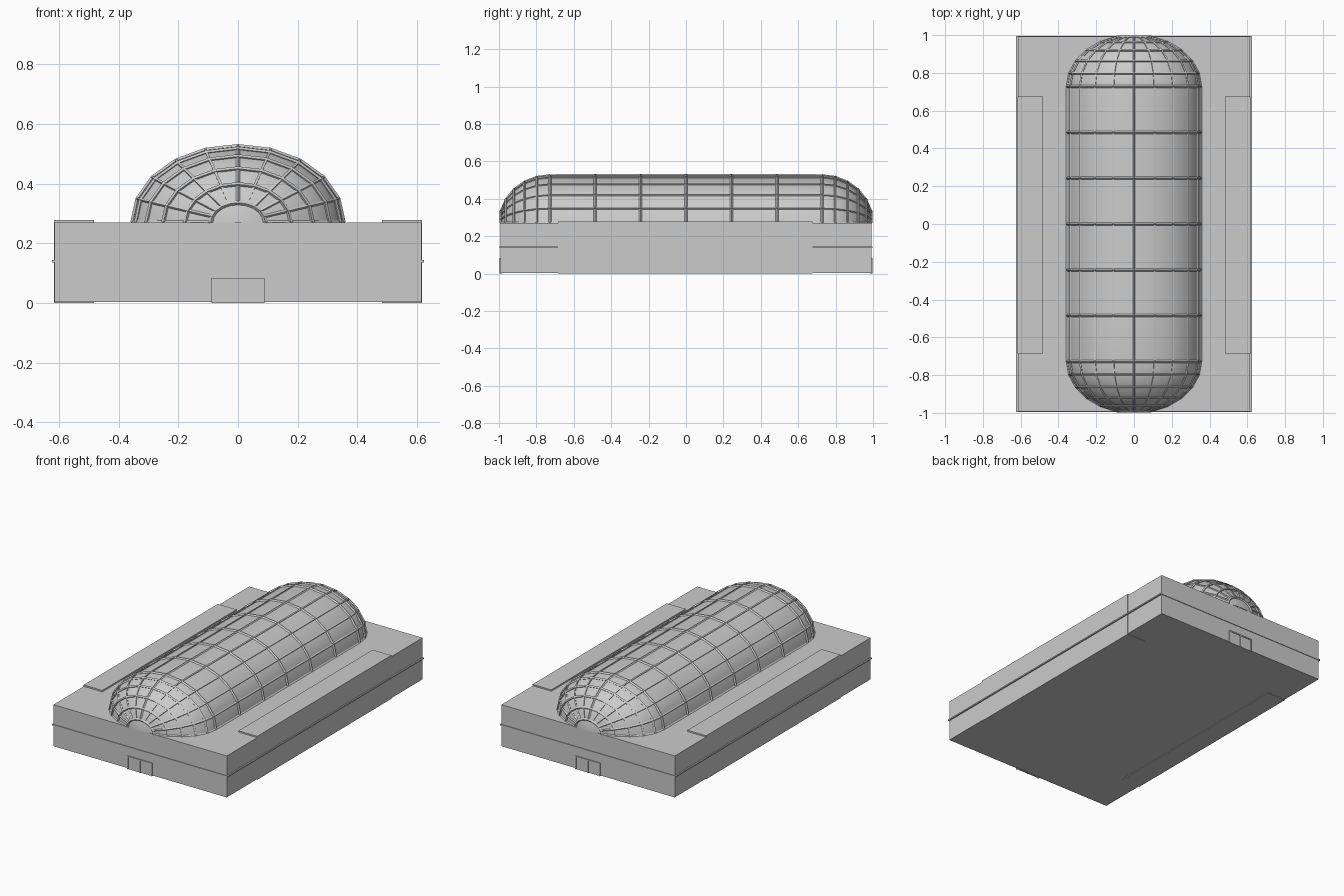
import bpy, bmesh
from math import sin, cos, pi, radians

if "Cube" in bpy.data.objects:
    bpy.data.objects.remove(bpy.data.objects["Cube"])

RX, RZ, RY = 0.353, 0.255, 0.27      # dome half-width, height, end-cap length
LY, Z0 = 0.728, 0.27                 # half-length of the straight vault, roof level
SEG = 10                             # facets across the vault


def box(name, x0, x1, y0, y1, z0, z1):
    bpy.ops.mesh.primitive_cube_add(
        size=1, location=((x0 + x1) / 2, (y0 + y1) / 2, (z0 + z1) / 2))
    ob = bpy.context.object
    ob.name = name
    ob.scale = (x1 - x0, y1 - y0, z1 - z0)
    bpy.ops.object.transform_apply(location=False, rotation=False, scale=True)
    return ob


def dome_point(y, r, i):
    a = pi * i / SEG
    return (RX * r * cos(a), y, Z0 + RZ * r * sin(a))


# Cross-sections along the dome as (y, radius factor)
cap = [(LY + RY * sin(radians(t)), cos(radians(t))) for t in range(0, 91, 15)]
vault = [(LY * k / 3, 1) for k in range(-2, 3)]
stations = [(-y, r) for y, r in reversed(cap)] + vault + cap

# Smooth dome skin
bm = bmesh.new()
rows = [[bm.verts.new(dome_point(y, r, i)) for i in range(SEG + 1)] for y, r in stations]
for a, b in zip(rows, rows[1:]):
    for i in range(SEG):
        bm.faces.new((a[i], b[i], b[i + 1], a[i + 1]))
bmesh.ops.remove_doubles(bm, verts=bm.verts, dist=1e-4)
bmesh.ops.recalc_face_normals(bm, faces=bm.faces)
mesh = bpy.data.meshes.new("dome_skin")
bm.to_mesh(mesh)
bm.free()
skin = bpy.data.objects.new("dome_skin", mesh)
bpy.context.collection.objects.link(skin)
bpy.context.view_layer.objects.active = skin
skin.select_set(True)
bpy.ops.object.shade_smooth_by_angle(angle=radians(40))


# Lattice of ribs over the dome
def ribs(name, paths, depth):
    cu = bpy.data.curves.new(name, 'CURVE')
    cu.dimensions = '3D'
    cu.bevel_depth = depth
    cu.bevel_resolution = 0
    for pts in paths:
        sp = cu.splines.new('POLY')
        sp.points.add(len(pts) - 1)
        for p, c in zip(sp.points, pts):
            p.co = (*c, 1)
        sp.use_smooth = False
    ob = bpy.data.objects.new(name, cu)
    bpy.context.collection.objects.link(ob)
    bpy.ops.object.select_all(action='DESELECT')
    bpy.context.view_layer.objects.active = ob
    ob.select_set(True)
    bpy.ops.object.convert(target='MESH')


ribbed = stations[1:-1]              # ribs stop short of the poles
ribs("dome_hoops", [[dome_point(y, r, i) for i in range(SEG + 1)] for y, r in ribbed], 0.008)
ribs("dome_long_ribs", [[dome_point(y, r, i) for y, r in ribbed] for i in range(SEG + 1)], 0.006)

# Main hall and string course around it
box("hall", -0.615, 0.615, -0.992, 0.992, 0.004, Z0)
for s in (-1, 1):
    box("side_string_course", s * 0.61, s * 0.624, -0.995, 0.995, 0.136, 0.144)
    box("end_string_course", -0.62, 0.62, s * 0.985, s * 0.996, 0.136, 0.144)

    # Raised side wing flush with the hall wall
    box("side_wing", s * 0.483, s * 0.616, -0.685, 0.675, 0.0, 0.279)

    # Double doorway at each end
    y0, y1 = s * 0.985, s * 0.998
    for x in (-0.084, 0, 0.084):
        box("door_post", x - 0.004, x + 0.004, y0, y1, 0, 0.083)
    box("door_lintel", -0.088, 0.088, y0, y1, 0.076, 0.084)
    box("door_leaves", -0.084, 0.084, y0, s * 0.994, 0.0, 0.08)
